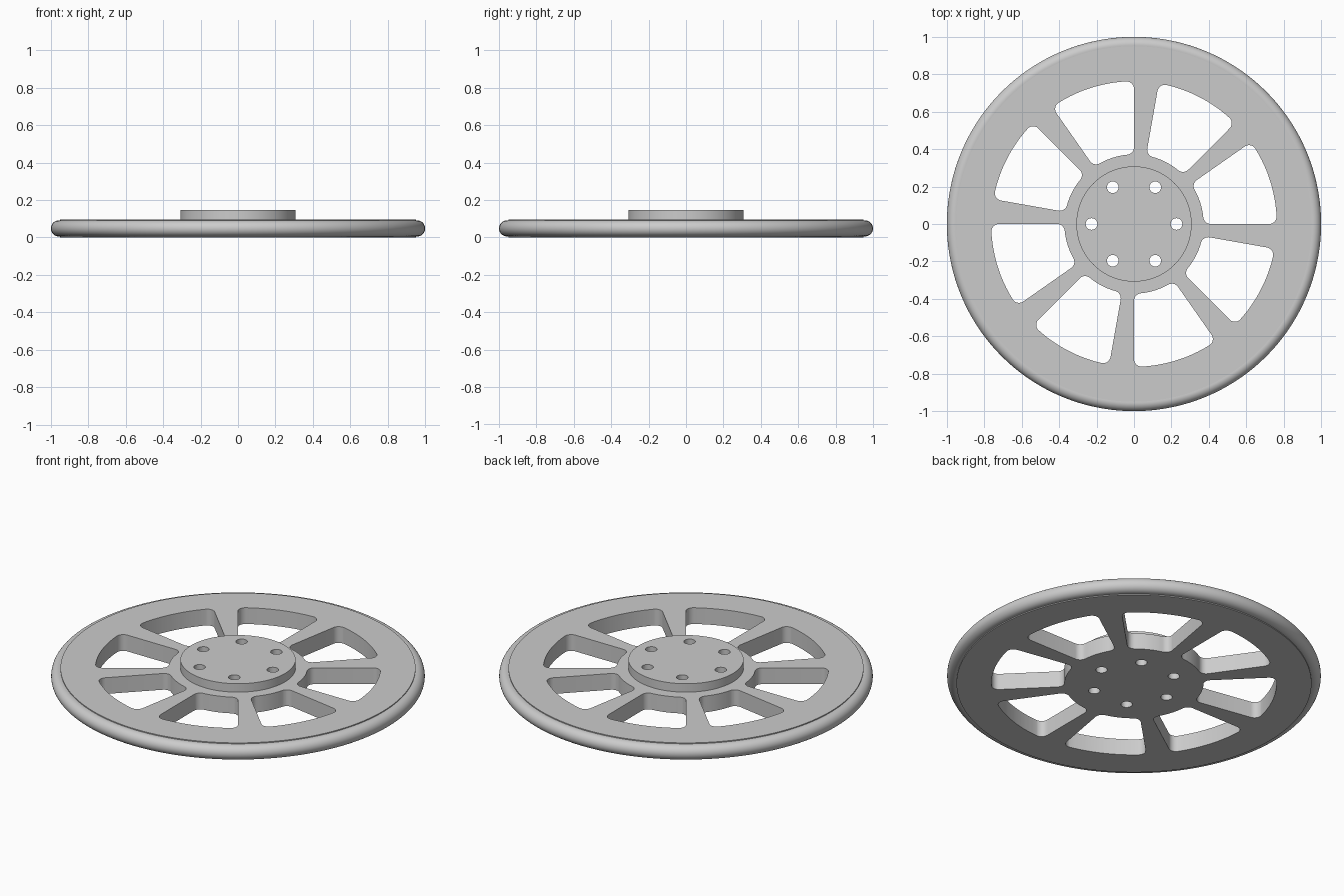
import bpy, bmesh
from math import radians, asin, cos, sin, tau, pi
from mathutils import Vector, Matrix

if "Cube" in bpy.data.objects:
    bpy.data.objects.remove(bpy.data.objects["Cube"])

THICK, HUB_TOP = 0.096, 0.146
HUB_R, PLATE_R = 0.308, 0.95
RIM_R, RIM_TUBE = 0.957, 0.043

grey = bpy.data.materials.new("plain grey")
grey.use_nodes = True
colour = (0.6, 0.6, 0.6, 1)
grey.diffuse_color = colour
grey.node_tree.nodes["Principled BSDF"].inputs["Base Color"].default_value = colour


def arc(centre, radius, start, end, steps):
    """Points along a circular arc, angles in radians."""
    return [(centre[0] + radius * cos(start + (end - start) * i / steps),
             centre[1] + radius * sin(start + (end - start) * i / steps))
            for i in range(steps + 1)]


def polar(radius, angle):
    return radius * cos(angle), radius * sin(angle)


def make_object(name, bm):
    bmesh.ops.remove_doubles(bm, verts=bm.verts, dist=1e-5)
    bmesh.ops.recalc_face_normals(bm, faces=bm.faces)
    mesh = bpy.data.meshes.new(name)
    bm.to_mesh(mesh)
    bm.free()
    mesh.materials.append(grey)
    obj = bpy.data.objects.new(name, mesh)
    bpy.context.collection.objects.link(obj)
    return obj


def add_prism(bm, outline):
    """Tall prism that passes right through the wheel."""
    face = bm.faces.new([bm.verts.new((x, y, -0.1)) for x, y in outline])
    made = bmesh.ops.extrude_face_region(bm, geom=[face])["geom"]
    top = [v for v in made if isinstance(v, bmesh.types.BMVert)]
    bmesh.ops.translate(bm, verts=top, vec=(0, 0, 0.4))


def window_outline(a0, a1, inner, outer, fillet):
    """Ring sector with four rounded corners."""
    d = asin(fillet / (outer - fillet))
    e = asin(fillet / (inner + fillet))
    ro, ri, q = outer - fillet, inner + fillet, pi / 2
    pts = arc(polar(ro, a0 + d), fillet, a0 - q, a0 + d, 8)
    pts += arc((0, 0), outer, a0 + d, a1 - d, 16)[1:-1]
    pts += arc(polar(ro, a1 - d), fillet, a1 - d, a1 + q, 8)
    pts += arc(polar(ri, a1 - e), fillet, a1 + q, a1 - e + pi, 8)
    pts += arc((0, 0), inner, a1 - e, a0 + e, 12)[1:-1]
    pts += arc(polar(ri, a0 + e), fillet, a0 + e + pi, a0 + 3 * q, 8)
    return pts


# Turned body: flat plate, half-round rim and raised hub
lean = pi / 2 + asin((RIM_R - PLATE_R) / RIM_TUBE)
profile = [(0, 0), (PLATE_R, 0)]
profile += arc((RIM_R, THICK / 2), RIM_TUBE, -lean, lean, 20)
profile += [(PLATE_R, THICK), (HUB_R, THICK), (HUB_R, HUB_TOP), (0, HUB_TOP)]
bm = bmesh.new()
verts = [bm.verts.new((r, 0, z)) for r, z in profile]
edges = [bm.edges.new(pair) for pair in zip(verts, verts[1:])]
bmesh.ops.spin(bm, geom=verts + edges, cent=(0, 0, 0), axis=(0, 0, 1),
               angle=tau, steps=144, use_duplicate=False)
wheel = make_object("wheel", bm)

# Cutter: eight windows between the spokes and six bolt holes
bm = bmesh.new()
for k in range(8):
    start = radians(45 * k)
    add_prism(bm, window_outline(start, start + radians(35), 0.372, 0.763, 0.04))
for k in range(6):
    add_prism(bm, arc(polar(0.227, k * tau / 6), 0.031, 0, tau, 32)[:-1])
cutter = make_object("opening_cutter", bm)
cutter.hide_render = True

cut = wheel.modifiers.new("openings", "BOOLEAN")
cut.operation, cut.solver, cut.object = "DIFFERENCE", "EXACT", cutter
bpy.ops.object.select_all(action="DESELECT")
wheel.select_set(True)
bpy.context.view_layer.objects.active = wheel
bpy.ops.object.modifier_apply(modifier=cut.name)
bpy.data.objects.remove(cutter)
bpy.ops.object.shade_smooth_by_angle(angle=radians(30))
